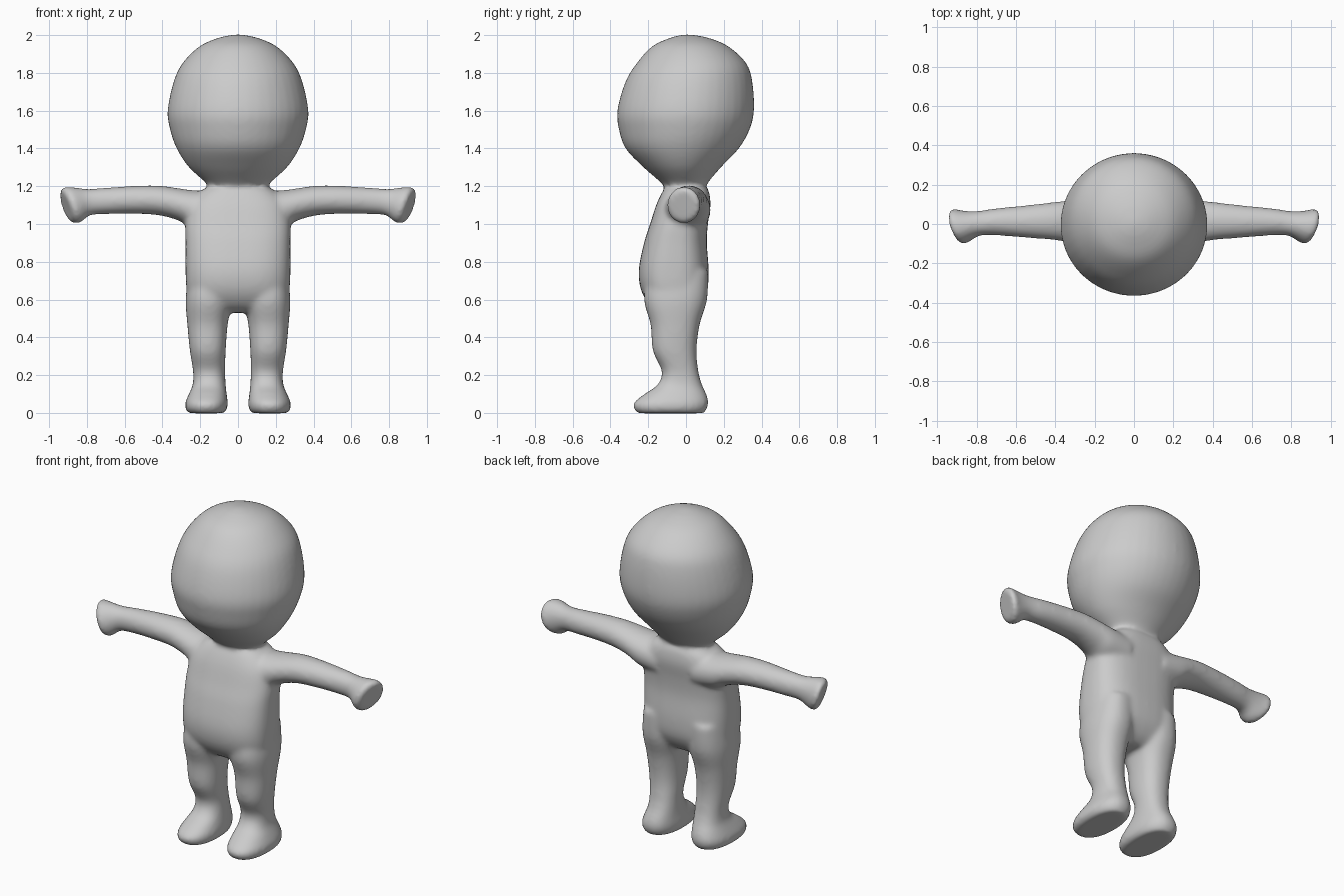
import bpy, bmesh, math

if "Cube" in bpy.data.objects:
    bpy.data.objects.remove(bpy.data.objects["Cube"])

SEG, SUB = 40, 5


def spline(a, b, c, d, t):
    return tuple(0.5 * (2*q + (r-p)*t + (2*p-5*q+4*r-s)*t*t + (3*q-p-3*r+s)*t**3)
                 for p, q, r, s in zip(a, b, c, d))


def loft(bm, rows, axis, power=2.0, side=1):
    """Skin smooth rings (t, a0, a1, b0, b1, tilt) along the z or x axis."""
    rows = [r if len(r) == 6 else (*r, 0) for r in rows]
    path = []
    for i in range(len(rows) - 1):
        four = (rows[max(i-1, 0)], rows[i], rows[i+1], rows[min(i+2, len(rows)-1)])
        path += [spline(*four, k / SUB) for k in range(SUB)]
    path.append(rows[-1])
    rings = []
    for t, a0, a1, b0, b1, tilt in path:
        ring = []
        for k in range(SEG):
            ang = 2 * math.pi * k / SEG
            c, s = math.cos(ang), math.sin(ang)
            da = math.copysign(abs(c) ** (2 / power), c) * (a1 - a0) / 2
            db = math.copysign(abs(s) ** (2 / power), s) * (b1 - b0) / 2
            a, b = (a0 + a1) / 2 + da, (b0 + b1) / 2 + db
            p = (a, b, t) if axis == 'z' else (t + tilt * (da + db), a, b)
            ring.append(bm.verts.new((p[0] * side, p[1], p[2])))
        rings.append(ring)
    faces = [bm.faces.new(rings[0]), bm.faces.new(rings[-1])]
    for r, q in zip(rings, rings[1:]):
        for k in range(SEG):
            n = (k + 1) % SEG
            faces.append(bm.faces.new((r[k], r[n], q[n], q[k])))
    bmesh.ops.recalc_face_normals(bm, faces=faces)


def centred(rows):
    return [(z, -w, w, y0, y1) for z, w, y0, y1 in rows]


bm = bmesh.new()

# Large egg-shaped head
loft(bm, centred([
    (1.12, .13, -.08, .09), (1.2, .155, -.115, .105), (1.3, .26, -.225, .185),
    (1.4, .325, -.32, .28), (1.5, .36, -.355, .337), (1.6, .373, -.364, .36),
    (1.75, .342, -.322, .352), (1.85, .295, -.262, .32), (1.94, .205, -.18, .225),
    (1.985, .105, -.085, .12), (2.003, .02, -.015, .025)]), 'z')

# Torso
loft(bm, centred([
    (1.2, .15, -.10, .105), (1.17, .2, -.125, .122), (1.1, .26, -.158, .13),
    (1.0, .278, -.19, .116), (.9, .278, -.222, .11), (.757, .278, -.25, .12),
    (.65, .272, -.238, .112), (.57, .25, -.19, .07), (.53, .17, -.13, .02)]), 'z', 2.7)

for side in (-1, 1):
    # Leg and foot
    loft(bm, [
        (.75, .05, .26, -.2, .118), (.6, .035, .277, -.222, .112),
        (.465, .055, .268, -.187, .072), (.33, .065, .255, -.176, .056),
        (.22, .068, .238, -.128, .066), (.15, .065, .24, -.15, .085),
        (.1, .06, .26, -.22, .108), (.055, .054, .279, -.275, .12),
        (.02, .058, .278, -.275, .11), (-.002, .075, .26, -.255, .095)],
        'z', 2.3, side)
    # Arm ending in a flared, slanted hand
    loft(bm, [
        (.12, -.13, .13, .96, 1.17), (.25, -.11, .13, .985, 1.18),
        (.32, -.095, .122, 1.02, 1.19), (.42, -.08, .11, 1.046, 1.203),
        (.55, -.07, .095, 1.054, 1.202), (.7, -.058, .08, 1.052, 1.192),
        (.79, -.06, .066, 1.045, 1.186, .1), (.85, -.085, .068, 1.012, 1.195, .25),
        (.89, -.102, .078, 1.002, 1.197, .3), (.913, -.092, .066, 1.015, 1.18, .3)],
        'x', 2.0, side)

mesh = bpy.data.meshes.new("body")
bm.to_mesh(mesh)
bm.free()
body = bpy.data.objects.new("body", mesh)
bpy.context.collection.objects.link(body)

# Fuse the parts into one soft skin
remesh = body.modifiers.new("fuse", 'REMESH')
remesh.mode = 'VOXEL'
remesh.voxel_size = 0.012
remesh.use_smooth_shade = True
soften = body.modifiers.new("soften", 'SMOOTH')
soften.factor = 0.5
soften.iterations = 14
